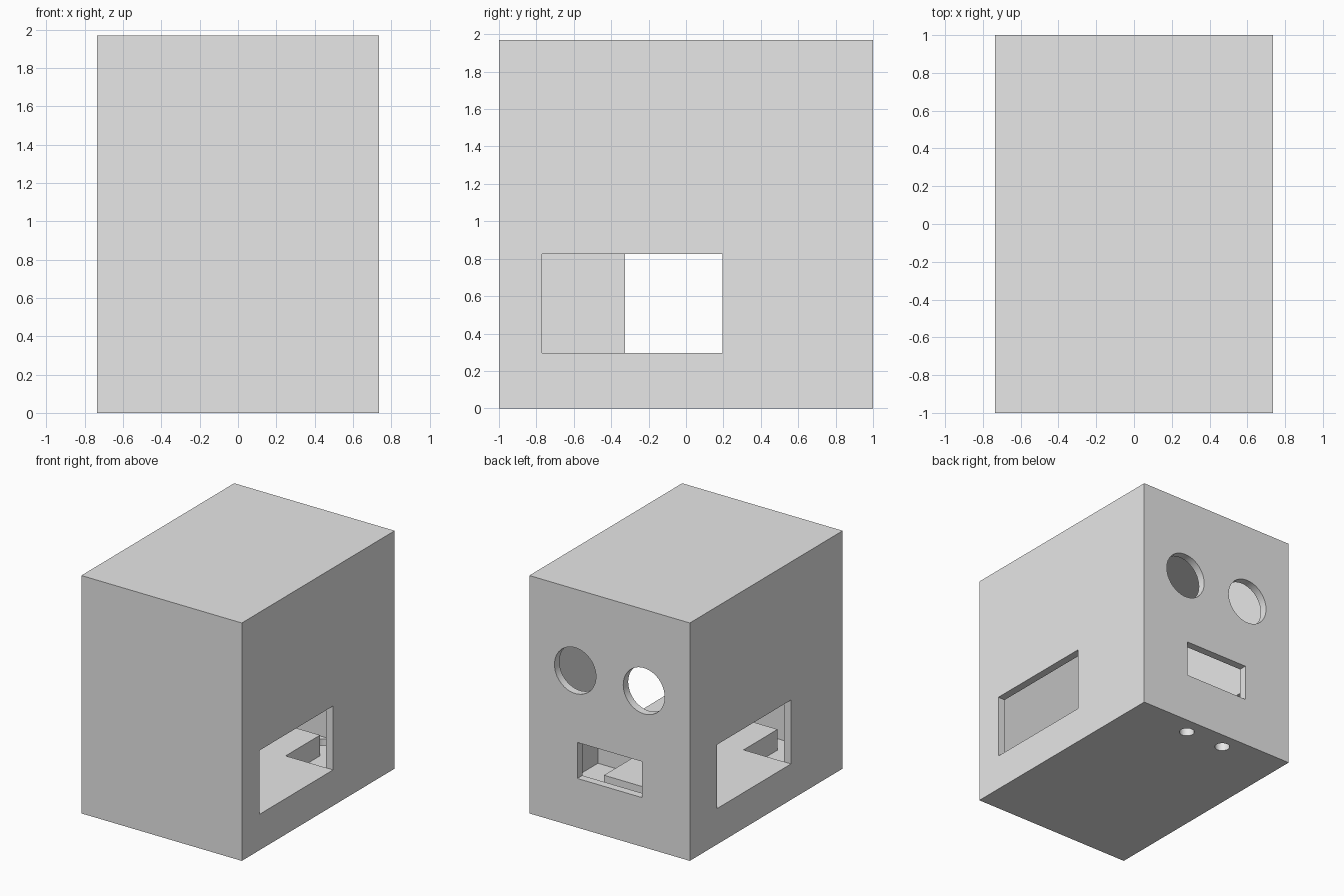
import bpy, bmesh
from mathutils import Matrix, Vector

if "Cube" in bpy.data.objects:
    bpy.data.objects.remove(bpy.data.objects["Cube"], do_unlink=True)

HX, HY, H = 0.735, 1.0, 1.97      # half width, half depth, height
WALL, FLOOR, SILL = 0.065, 0.125, 0.297
BIG = 0.2                          # cutter overshoot

grey = bpy.data.materials.new("plain_grey")
grey.use_nodes = True
grey.diffuse_color = (0.8, 0.8, 0.8, 1)
grey.node_tree.nodes["Principled BSDF"].inputs["Base Color"].default_value = (0.8, 0.8, 0.8, 1)


def finish(name, bm):
    bmesh.ops.recalc_face_normals(bm, faces=bm.faces)
    mesh = bpy.data.meshes.new(name)
    bm.to_mesh(mesh)
    bm.free()
    mesh.materials.append(grey)
    obj = bpy.data.objects.new(name, mesh)
    bpy.context.collection.objects.link(obj)
    return obj


def box(name, lo, hi):
    lo, hi = Vector(lo), Vector(hi)
    bm = bmesh.new()
    bmesh.ops.create_cube(bm, size=1, matrix=Matrix.Translation((lo + hi) / 2)
                          @ Matrix.Diagonal((hi - lo).to_4d()))
    return finish(name, bm)


def cylinder(name, centre, radius, depth, axis):
    bm = bmesh.new()
    turn = Vector((0, 0, 1)).rotation_difference(Vector(axis)).to_matrix().to_4x4()
    bmesh.ops.create_cone(bm, cap_ends=True, segments=48, radius1=radius, radius2=radius,
                          depth=depth, matrix=Matrix.Translation(centre) @ turn)
    return finish(name, bm)


def cut(target, cutter):
    mod = target.modifiers.new("cut", "BOOLEAN")
    mod.operation = "DIFFERENCE"
    mod.solver = "EXACT"
    mod.object = cutter
    bpy.context.view_layer.objects.active = target
    bpy.ops.object.modifier_apply(modifier=mod.name)
    bpy.data.objects.remove(cutter, do_unlink=True)


# Hollow casing
casing = box("casing", (-HX, -HY, 0), (HX, HY, H))
cut(casing, box("cavity", (-HX + WALL, -HY + WALL, FLOOR), (HX - WALL, HY - WALL, H - WALL)))

# Staggered side openings
cut(casing, box("opening_left", (HX - WALL - 0.02, -0.77, SILL), (HX + BIG, 0.195, 0.826)))
cut(casing, box("opening_right", (-HX - BIG, -0.325, SILL), (-HX + WALL + 0.02, 0.645, 0.826)))

# Slot, round windows and cable holes at the back
cut(casing, box("slot", (-0.295, HY - WALL - 0.02, 0.407), (0.295, HY + BIG, 0.705)))
for side in (-1, 1):
    cut(casing, cylinder("window", (side * 0.315, HY, 1.295), 0.19, BIG, (0, 1, 0)))
    cut(casing, cylinder("cable_hole", (side * 0.18, 0.855, 0.05), 0.058, BIG, (0, 0, 1)))

# Stepped shelf level with both sills
IX = HX - WALL
outline = [(-IX, -0.325), (-0.3, -0.325), (-0.3, -0.77), (IX, -0.77),
           (IX, 0.195), (0.3, 0.195), (0.3, 0.645), (-IX, 0.645)]
bm = bmesh.new()
base = bm.faces.new([bm.verts.new((x, y, FLOOR)) for x, y in outline])
top = bmesh.ops.extrude_face_region(bm, geom=[base], use_keep_orig=True)
bmesh.ops.translate(bm, vec=(0, 0, SILL - FLOOR),
                    verts=[g for g in top["geom"] if isinstance(g, bmesh.types.BMVert)])
shelf = finish("inner_shelf", bm)

# Smooth round cut-outs, sharp corners
bpy.ops.object.select_all(action="DESELECT")
casing.select_set(True)
bpy.context.view_layer.objects.active = casing
bpy.ops.object.shade_smooth_by_angle()
